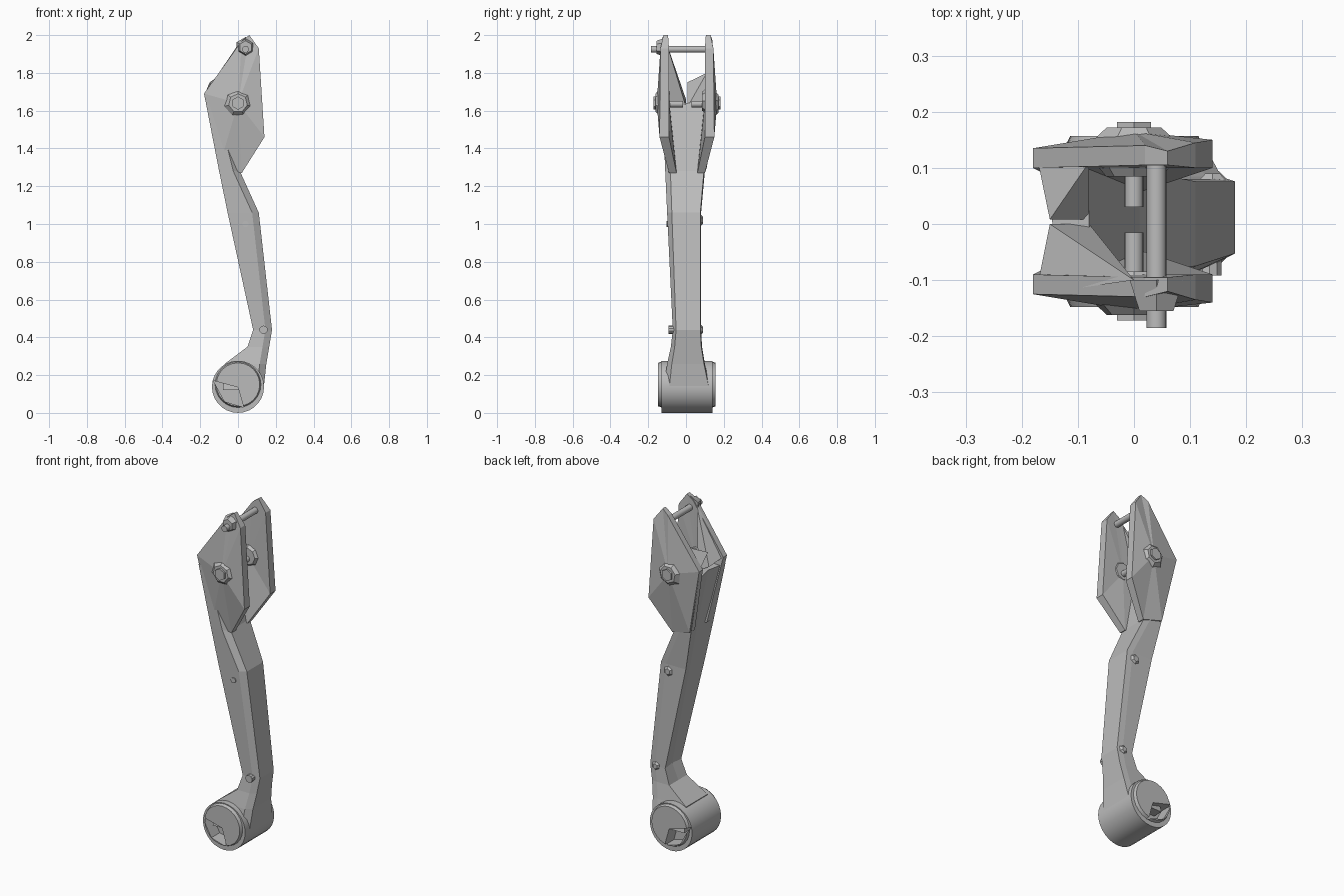
import bpy, bmesh, math
from mathutils import Matrix, Vector

old = bpy.data.objects.get("Cube")
if old:
    bpy.data.objects.remove(old, do_unlink=True)

metal = bpy.data.materials.new("plain_grey")
metal.use_nodes = True
GREY = (0.5, 0.5, 0.5, 1)
metal.diffuse_color = GREY
metal.node_tree.nodes["Principled BSDF"].inputs["Base Color"].default_value = GREY


def finish(name, bm, smooth=False):
    bmesh.ops.recalc_face_normals(bm, faces=bm.faces)
    me = bpy.data.meshes.new(name)
    bm.to_mesh(me)
    bm.free()
    me.materials.append(metal)
    ob = bpy.data.objects.new(name, me)
    bpy.context.collection.objects.link(ob)
    if smooth:
        bpy.ops.object.select_all(action='DESELECT')
        ob.select_set(True)
        bpy.context.view_layer.objects.active = ob
        bpy.ops.object.shade_smooth_by_angle(angle=math.radians(35))
    return ob


def hull(name, points):
    bm = bmesh.new()
    for p in points:
        bm.verts.new(p)
    bmesh.ops.convex_hull(bm, input=bm.verts)
    return finish(name, bm)


def rod(name, x, z, y0, y1, r0, r1=None, sides=16):
    """Cylinder or cone along y, radius r0 at y0 and r1 at y1."""
    bm = bmesh.new()
    bmesh.ops.create_cone(bm, cap_ends=True, segments=sides, radius1=r0,
                          radius2=r0 if r1 is None else r1, depth=abs(y1 - y0))
    turn = -math.pi / 2 if y1 > y0 else math.pi / 2
    bm.transform(Matrix.Translation((x, (y0 + y1) / 2, z)) @ Matrix.Rotation(turn, 4, 'X'))
    return finish(name, bm, sides > 8)


# Lever arm: sections from the fork web down to the hub
# height, left x, right x, front half width, back half width, seam depth
sections = [
    (1.64, -0.17, -0.08, 0.125, 0.125, 0.025),
    (1.28, -0.10, 0.01, 0.11, 0.10, 0.03),
    (1.06, -0.055, 0.11, 0.10, 0.08, 0.025),
    (0.44, 0.08, 0.18, 0.07, 0.08, 0.01),
    (0.35, 0.05, 0.165, 0.08, 0.085, 0.0),
    (0.26, -0.07, 0.15, 0.10, 0.10, 0.0),
    (0.12, -0.08, 0.135, 0.12, 0.13, 0.0)]
bm = bmesh.new()
rings = []
for z, xl, xr, f, b, d in sections:
    c = xr - 0.035
    ring = [(xl + d, 0), (xl, -f), (c, -f), (xr, -f * 0.75),
            (xr, 0), (xr, b * 0.95), (c, b), (xl, b)]
    rings.append([bm.verts.new((x, y, z)) for x, y in ring])
for a, b in zip(rings, rings[1:]):
    for i in range(8):
        j = (i + 1) % 8
        bm.faces.new((a[i], a[j], b[j], b[i]))
bm.faces.new(rings[0])
bm.faces.new(rings[-1])
bmesh.ops.triangulate(bm, faces=[f for f in bm.faces if len(f.verts) > 4])
finish("lever_arm", bm)

# Fork cheeks: x, z, outer y, inner y
outline = [(0.02, 1.97, 0.14, 0.105), (0.06, 2.0, 0.13, 0.105), (0.11, 1.93, 0.145, 0.10),
           (0.14, 1.46, 0.15, 0.10), (0.02, 1.27, 0.10, 0.06),
           (-0.10, 1.3, 0.11, 0.06), (-0.18, 1.69, 0.135, 0.10)]
for side, s, shift in (("front", -1, 0.01), ("back", 1, 0.0)):
    bm = bmesh.new()
    outer = [bm.verts.new((x, s * yo + shift, z)) for x, z, yo, yi in outline]
    inner = [bm.verts.new((x, s * yi + shift, z)) for x, z, yo, yi in outline]
    peak = bm.verts.new((0, s * 0.165 + shift, 1.64))
    hollow = bm.verts.new((0, s * 0.10 + shift, 1.64))
    for i in range(len(outline)):
        j = (i + 1) % len(outline)
        bm.faces.new((outer[i], outer[j], peak))
        bm.faces.new((inner[i], inner[j], hollow))
        bm.faces.new((outer[i], outer[j], inner[j], inner[i]))
    finish(side + "_cheek", bm)
    # Angular boss, socket and inner collar around the pivot
    rod(side + "_boss", 0, 1.64, s * 0.13 + shift, s * 0.172 + shift, 0.095, 0.05, 7)
    rod(side + "_boss_nut", 0, 1.64, s * 0.16 + shift, s * 0.182 + shift, 0.035, sides=6)
    rod(side + "_inner_collar", 0, 1.65, s * 0.11, s * 0.085, 0.07, 0.05, 8)

# Gussets joining the cheeks to the web
hull("front_gusset", [(0.0, -0.10, 1.95), (-0.175, -0.125, 1.69), (-0.15, 0, 1.66),
                      (-0.08, 0, 1.62), (-0.08, -0.10, 1.62)])
hull("back_gusset", [(-0.08, 0.11, 1.8), (-0.175, 0.13, 1.69), (-0.15, 0.008, 1.75),
                     (-0.08, 0.008, 1.62), (-0.08, 0.11, 1.62)])

# Pivot stubs and the cross pin
rod("front_stub", 0, 1.635, -0.10, -0.015, 0.017)
rod("back_stub", 0, 1.635, 0.03, 0.10, 0.017)
rod("cross_pin", 0.04, 1.925, -0.185, 0.12, 0.018)
rod("pin_collar", 0.04, 1.935, -0.155, -0.10, 0.035, 0.055, 6)

# Hub barrel with a wedge recess in each end
barrel = rod("hub_barrel", 0, 0.138, -0.13, 0.14, 0.138, sides=28)
caps = [rod("front_hub_cap", 0, 0.15, -0.12, -0.148, 0.125, 0.115, 24),
        rod("back_hub_cap", 0, 0.15, 0.13, 0.157, 0.125, 0.115, 24)]
wedge = [(-0.13, 0.17), (0.0, 0.135), (0.03, 0.03), (-0.07, 0.06)]
for side, y0, y1, part in (("front", -0.2, -0.07, caps[0]), ("back", 0.07, 0.2, caps[1])):
    cutter = hull(side + "_recess_cutter", [(x, y, z) for x, z in wedge for y in (y0, y1)])
    cutter.hide_render = True
    cutter.hide_set(True)
    for target in (barrel, part):
        mod = target.modifiers.new(side + "_recess", 'BOOLEAN')
        mod.object = cutter
        mod.operation = 'DIFFERENCE'
        mod.solver = 'EXACT'

# Apply the cuts and drop the cutters
graph = bpy.context.evaluated_depsgraph_get()
for ob in [barrel] + caps:
    cut = bpy.data.meshes.new_from_object(ob.evaluated_get(graph))
    ob.modifiers.clear()
    ob.data = cut
for side in ("front", "back"):
    bpy.data.objects.remove(bpy.data.objects[side + "_recess_cutter"], do_unlink=True)

# Small pins and bosses along the arm
rod("front_upper_rivet", 0.04, 1.0, -0.08, -0.103, 0.016, sides=10)
rod("front_lower_pin", 0.135, 0.44, -0.04, -0.092, 0.022, sides=10)
rod("back_upper_boss", 0.06, 1.02, 0.07, 0.09, 0.04, 0.018, 6)
rod("back_lower_boss", 0.14, 0.44, 0.07, 0.09, 0.035, 0.015, 6)
